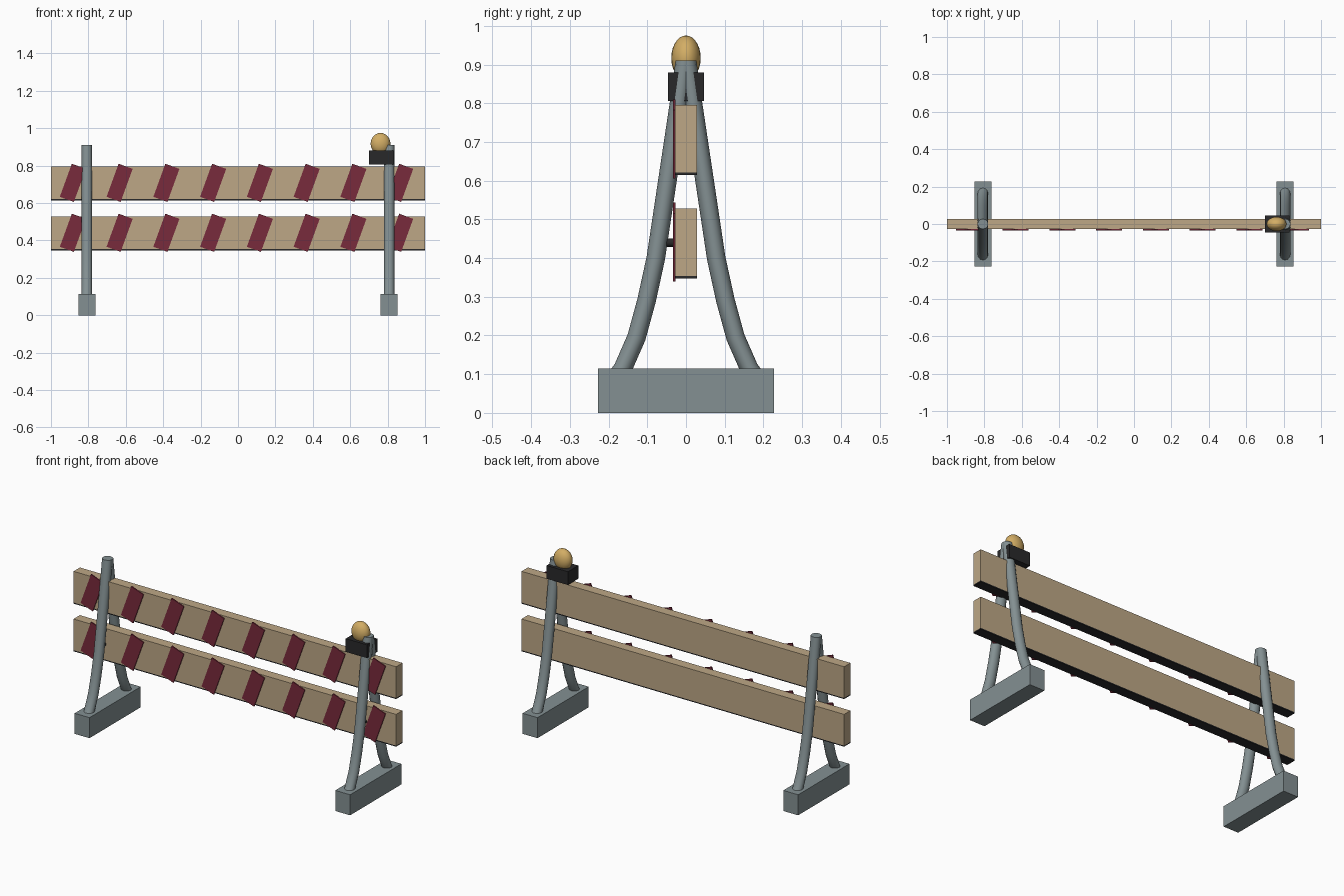
import bpy, bmesh, math
from mathutils import Vector, Matrix

cube = bpy.data.objects.get("Cube")
if cube:
    bpy.data.objects.remove(cube, do_unlink=True)


def material(name, rgb):
    m = bpy.data.materials.new(name)
    m.use_nodes = True
    m.diffuse_color = (*rgb, 1)
    m.node_tree.nodes["Principled BSDF"].inputs["Base Color"].default_value = (*rgb, 1)
    return m


WOOD = material("tan wood", (0.51, 0.39, 0.24))
STEEL = material("grey steel", (0.23, 0.28, 0.29))
RED = material("dark red", (0.19, 0.024, 0.045))
BLACK = material("black", (0.022, 0.022, 0.023))
AMBER = material("amber", (0.65, 0.42, 0.13))


def finish(bm, name, mat, smooth=False):
    bmesh.ops.recalc_face_normals(bm, faces=bm.faces)
    mesh = bpy.data.meshes.new(name)
    bm.to_mesh(mesh)
    bm.free()
    mesh.materials.append(mat)
    obj = bpy.data.objects.new(name, mesh)
    bpy.context.collection.objects.link(obj)
    if smooth:
        bpy.ops.object.select_all(action="DESELECT")
        obj.select_set(True)
        bpy.context.view_layer.objects.active = obj
        bpy.ops.object.shade_smooth_by_angle(angle=math.radians(40))
    return obj


def box(name, mat, center, size, tilt=0):
    bm = bmesh.new()
    bmesh.ops.create_cube(bm, size=1, matrix=Matrix.Translation(center)
                          @ Matrix.Rotation(tilt, 4, "Y") @ Matrix.Diagonal((*size, 1)))
    return finish(bm, name, mat)


# Leg centre line as (distance from middle, height)
LEG_PATH = [(0.21, 0.05), (0.163, 0.115), (0.128, 0.195), (0.102, 0.29), (0.078, 0.4),
            (0.048, 0.6), (0.018, 0.8), (0.0, 0.93)]


def leg(name, x, side):
    bm = bmesh.new()
    sides = 12
    path = [Vector((x, side * y, z)) for y, z in LEG_PATH]
    rings = []
    for i, p in enumerate(path):
        along = (path[min(i + 1, len(path) - 1)] - path[max(i - 1, 0)]).normalized()
        across = along.cross(Vector((1, 0, 0)))
        ring = []
        for k in range(sides):
            a = math.tau * k / sides
            ring.append(bm.verts.new(p + Vector((0.028 * math.cos(a), 0, 0))
                                     + across * 0.024 * math.sin(a)))
        rings.append(ring)
    for low, high in zip(rings, rings[1:]):
        for k in range(sides):
            n = (k + 1) % sides
            bm.faces.new((low[k], low[n], high[n], high[k]))
    # Level ends
    for z, up in ((0.91, 1), (0.1, -1)):
        bmesh.ops.bisect_plane(bm, geom=bm.verts[:] + bm.edges[:] + bm.faces[:],
                               plane_co=(0, 0, z), plane_no=(0, 0, up), clear_outer=True)
        bmesh.ops.holes_fill(bm, edges=[e for e in bm.edges if e.is_boundary
                                        and abs(e.verts[0].co.z - z) < 0.001])
    finish(bm, name, STEEL, smooth=True)


# Two trestles: foot block, curved legs and a bolt
for label, x in (("right", -0.808), ("left", 0.808)):
    box(label + "_foot", STEEL, (x, 0, 0.0575), (0.092, 0.454, 0.115))
    leg(label + "_front_leg", x, -1)
    leg(label + "_back_leg", x, 1)
    bm = bmesh.new()
    bmesh.ops.create_cone(bm, cap_ends=True, segments=10, radius1=0.011, radius2=0.011, depth=0.03,
                          matrix=Matrix.Translation((x, -0.035, 0.44)) @ Matrix.Rotation(math.pi / 2, 4, "X"))
    finish(bm, label + "_bolt", BLACK, smooth=True)

# Two planks with dark undersides and slanted stripes
for label, z in (("upper", 0.708), ("lower", 0.441)):
    box(label + "_plank", WOOD, (0, 0, z), (2, 0.056, 0.175))
    box(label + "_plank_underside", BLACK, (0, 0, z - 0.0905), (2, 0.056, 0.006))
    for i in range(8):
        box(f"{label}_stripe_{i + 1}", RED, (-0.883 + 0.25 * i, -0.03, z),
            (0.08, 0.007, 0.188), tilt=math.radians(20))

# Warning lamp
box("lamp_housing", BLACK, (0.766, 0, 0.843), (0.132, 0.092, 0.074))
bm = bmesh.new()
bmesh.ops.create_uvsphere(bm, u_segments=24, v_segments=14, radius=1,
                          matrix=Matrix.Translation((0.762, 0, 0.917)) @ Matrix.Diagonal((0.053, 0.038, 0.058, 1)))
finish(bm, "lamp_lens", AMBER, smooth=True)
